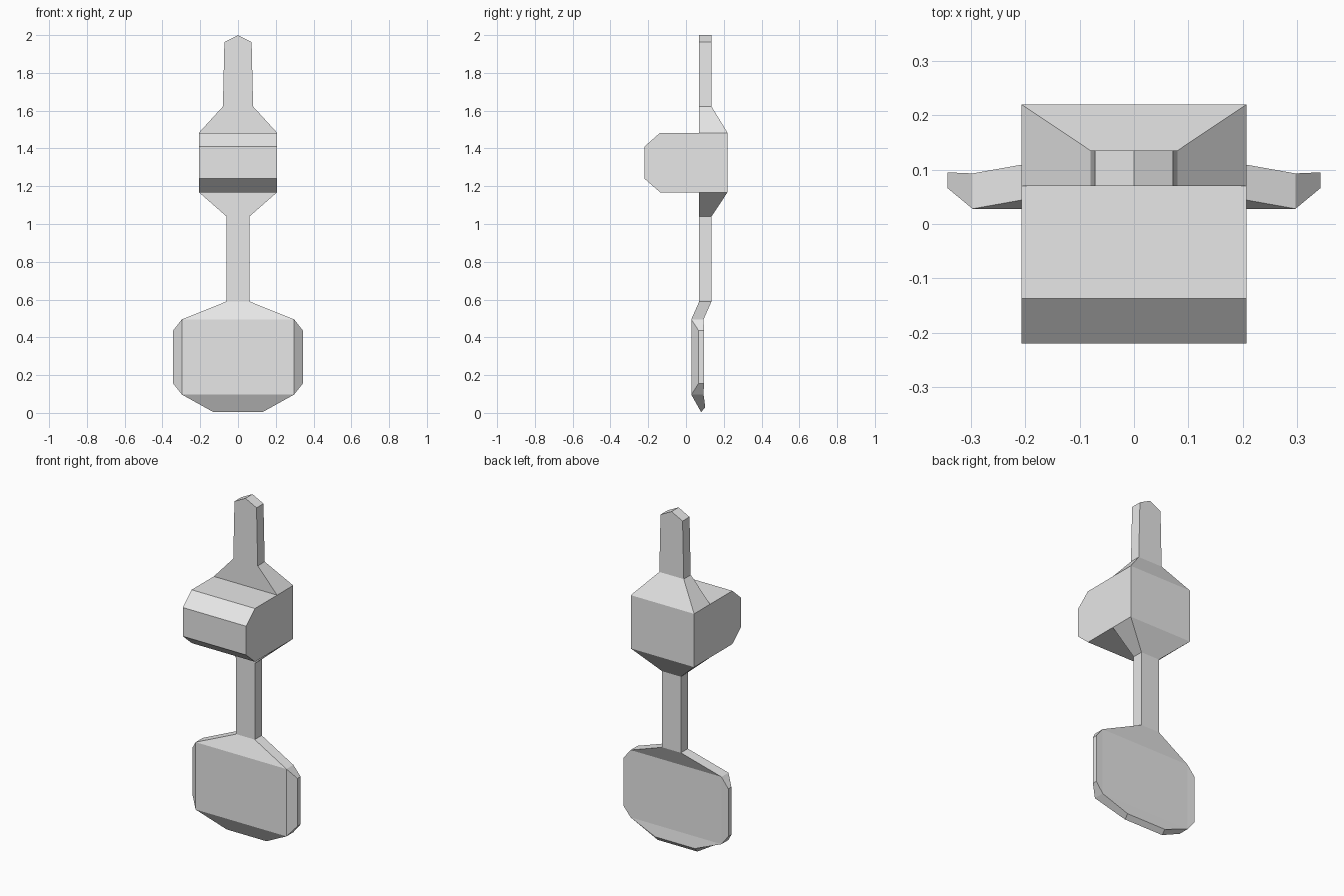
import bpy
import bmesh

default = bpy.data.objects.get("Cube")
if default:
    bpy.data.objects.remove(default, do_unlink=True)

grey = bpy.data.materials.new("plain grey")
grey.use_nodes = True
colour = (0.8, 0.8, 0.8, 1)
grey.diffuse_color = colour
grey.node_tree.nodes["Principled BSDF"].inputs["Base Color"].default_value = colour


def finish(name, bm):
    bmesh.ops.remove_doubles(bm, verts=bm.verts[:], dist=0.0005)
    bmesh.ops.recalc_face_normals(bm, faces=bm.faces[:])
    mesh = bpy.data.meshes.new(name)
    bm.to_mesh(mesh)
    bm.free()
    mesh.materials.append(grey)
    obj = bpy.data.objects.new(name, mesh)
    bpy.context.collection.objects.link(obj)
    return obj


def bridge(bm, a, b):
    for i in range(len(a)):
        j = (i + 1) % len(a)
        bm.faces.new((a[i], a[j], b[j], b[i]))


def column(name, rows):
    """Loft rectangular sections given as (half width, front y, back y, z)."""
    bm = bmesh.new()
    rings = [[bm.verts.new(p) for p in ((-w, f, z), (w, f, z), (w, b, z), (-w, b, z))]
             for w, f, b, z in rows]
    for a, b in zip(rings, rings[1:]):
        bridge(bm, a, b)
    bm.faces.new(rings[0])
    # a zero-width top section is a ridge, which needs no cap
    if rows[-1][0] > 0:
        bm.faces.new(rings[-1])
    return finish(name, bm)


# Chunky block with chamfered front edges
profile = [(-0.22, 1.24), (-0.22, 1.41), (-0.137, 1.483),
           (0.22, 1.483), (0.22, 1.168), (-0.137, 1.168)]
bm = bmesh.new()
ends = [[bm.verts.new((x, y, z)) for y, z in profile] for x in (-0.207, 0.207)]
bridge(bm, *ends)
for end in ends:
    bm.faces.new(end)
finish("main_block", bm)

# Tapered neck and pointed upper rod
column("upper_rod", [(0.207, 0.07, 0.22, 1.483), (0.08, 0.07, 0.135, 1.622),
                     (0.072, 0.07, 0.135, 1.963), (0, 0.07, 0.135, 2.0)])

# Lower rod flaring out into the block
column("lower_rod", [(0.061, 0.07, 0.135, 0.59), (0.061, 0.07, 0.135, 1.04),
                     (0.207, 0.07, 0.22, 1.168)])

# Flat paddle: front and back shells share a chamfered outline
front = [(0.061, 0.07, 0.59), (0.297, 0.028, 0.495), (0.343, 0.066, 0.437),
         (0.343, 0.066, 0.155), (0.297, 0.028, 0.097), (0.13, 0.08, 0.004)]
back = [(0.061, 0.135, 0.59), (0.297, 0.093, 0.495), (0.343, 0.095, 0.437),
        (0.343, 0.095, 0.155), (0.297, 0.093, 0.097), (0.13, 0.102, 0.03)]
bm = bmesh.new()
outlines = []
for shell in (front, back):
    right = [bm.verts.new((-x, y, z)) for x, y, z in shell]
    left = [bm.verts.new((x, y, z)) for x, y, z in shell]
    for i, j in ((0, 1), (1, 4), (4, 5)):
        bm.faces.new((right[i], right[j], left[j], left[i]))
    for side in (right, left):
        bm.faces.new(side[1:5])
    outlines.append(right + left[::-1])
bridge(bm, *outlines)
finish("paddle", bm)
